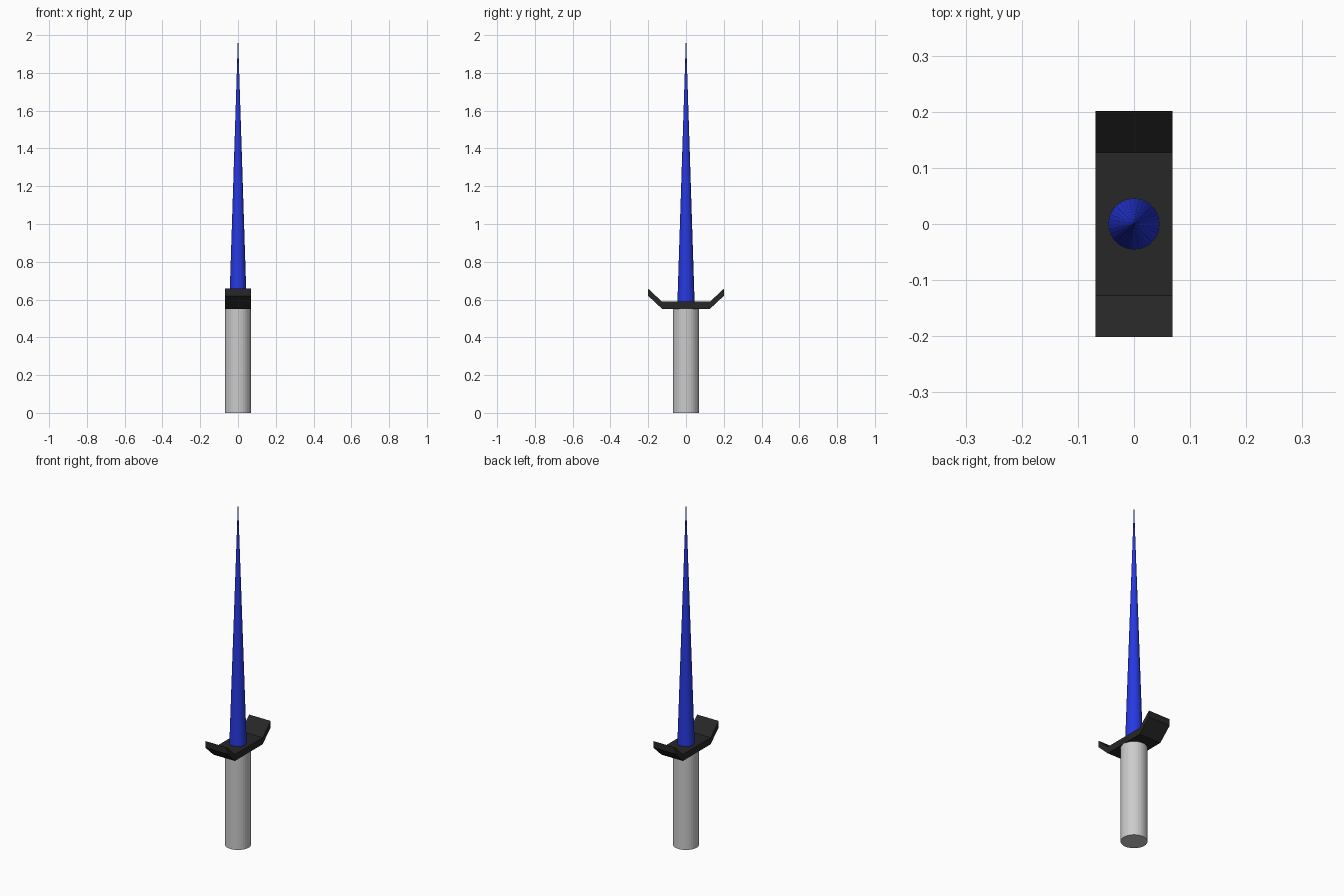
import bpy, bmesh

if "Cube" in bpy.data.objects:
    bpy.data.objects.remove(bpy.data.objects["Cube"])


def paint(obj, name, color):
    mat = bpy.data.materials.new(name)
    mat.diffuse_color = color
    mat.use_nodes = True
    mat.node_tree.nodes["Principled BSDF"].inputs["Base Color"].default_value = mat.diffuse_color
    obj.data.materials.append(mat)


def round_part(name, r_bottom, r_top, z0, z1):
    bpy.ops.mesh.primitive_cone_add(vertices=32, radius1=r_bottom, radius2=r_top,
                                    depth=z1 - z0, location=(0, 0, (z0 + z1) / 2))
    obj = bpy.context.object
    obj.name = name
    return obj


# Grip: plain grey cylinder
round_part("grip", 0.069, 0.069, 0, 0.551)

# Blade: long tapering spike
blade = round_part("blade", 0.046, 0, 0.57, 2.0)
paint(blade, "blade_blue", (0.02, 0.04, 0.75, 1))

# Guard: flat bar with upturned ends, a mirrored strip extruded along x
half_width, thick = 0.069, 0.038
path = [(-0.201, 0.62), (-0.127, 0.551), (0.127, 0.551), (0.201, 0.62)]
bm = bmesh.new()
rings = []
for y, z in path:
    rings.append([bm.verts.new((x * half_width, y, z + dz))
                  for x, dz in ((-1, 0), (1, 0), (1, thick), (-1, thick))])
for a, b in zip(rings, rings[1:]):
    for i in range(4):
        j = (i + 1) % 4
        bm.faces.new((a[i], a[j], b[j], b[i]))
bm.faces.new(rings[0])
bm.faces.new(rings[-1])
bmesh.ops.recalc_face_normals(bm, faces=bm.faces)
mesh = bpy.data.meshes.new("guard")
bm.to_mesh(mesh)
bm.free()
guard = bpy.data.objects.new("guard", mesh)
bpy.context.collection.objects.link(guard)
paint(guard, "guard_black", (0.02, 0.02, 0.02, 1))
